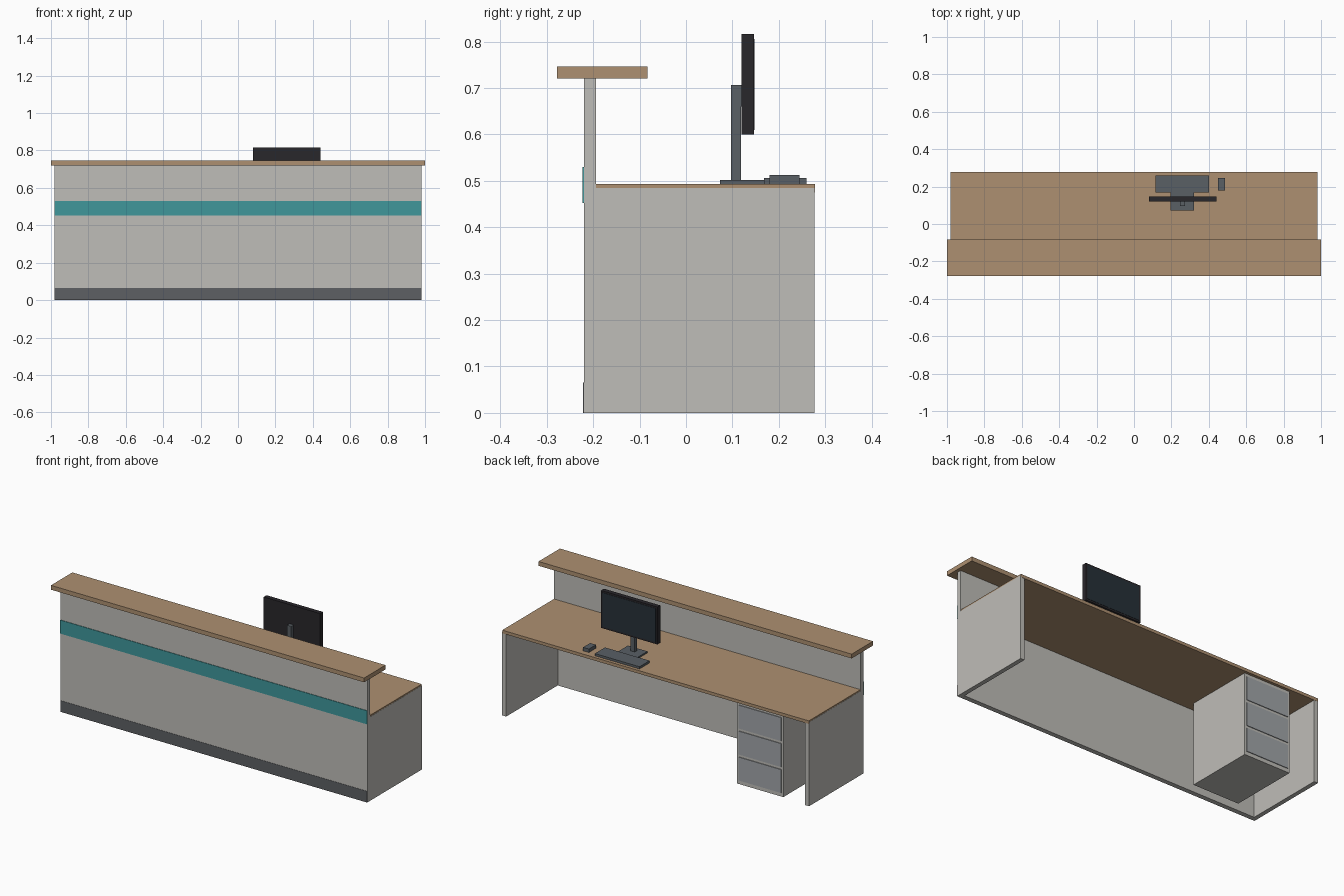
import bpy

if "Cube" in bpy.data.objects:
    bpy.data.objects.remove(bpy.data.objects["Cube"])


def material(name, rgb):
    m = bpy.data.materials.new(name)
    m.diffuse_color = (*rgb, 1)
    m.use_nodes = True
    m.node_tree.nodes["Principled BSDF"].inputs["Base Color"].default_value = m.diffuse_color
    return m


LAMINATE = material("laminate", (0.52, 0.51, 0.48))
WOOD = material("wood", (0.42, 0.28, 0.165))
TEAL = material("teal", (0.05, 0.31, 0.33))
KICK = material("dark_grey", (0.11, 0.115, 0.125))
DRAWER = material("drawer_grey", (0.36, 0.38, 0.40))
PLASTIC = material("plastic", (0.10, 0.115, 0.13))
BLACK = material("black", (0.022, 0.02, 0.024))
SCREEN = material("screen", (0.02, 0.03, 0.04))


def box(name, x, y, z, mat):
    """Box from (min, max) ranges on each axis."""
    bpy.ops.mesh.primitive_cube_add(size=1, location=[sum(r) / 2 for r in (x, y, z)])
    o = bpy.context.object
    o.name = name
    o.scale = [r[1] - r[0] for r in (x, y, z)]
    bpy.ops.object.transform_apply(location=False, rotation=False, scale=True)
    o.data.materials.append(mat)
    return o


# Front wall with coloured band and kick strip
box("front_panel", (-0.98, 0.98), (-0.22, -0.194), (0, 0.721), LAMINATE)
box("accent_band", (-0.98, 0.98), (-0.223, -0.22), (0.452, 0.53), TEAL)
box("kick_strip", (-0.98, 0.98), (-0.2215, -0.22), (0, 0.065), KICK)

# Raised counter and work surface
box("counter_top", (-1, 1), (-0.278, -0.083), (0.721, 0.746), WOOD)
box("worktop", (-0.979, 0.979), (-0.194, 0.278), (0.475, 0.493), WOOD)

# End panels
for side, x in (("left", (-0.98, -0.955)), ("right", (0.955, 0.98))):
    box(side + "_end_panel", x, (-0.194, 0.277), (0, 0.485), LAMINATE)

# Drawer pedestal
box("pedestal", (-0.805, -0.51), (-0.14, 0.262), (0, 0.475), LAMINATE)
for i in range(3):
    z = 0.022 + i * 0.15
    box(f"drawer_front_{i + 1}", (-0.793, -0.522), (0.262, 0.266), (z, z + 0.135), DRAWER)

# Monitor on its stand
box("monitor_base", (0.195, 0.32), (0.073, 0.172), (0.493, 0.502), PLASTIC)
box("monitor_neck", (0.245, 0.272), (0.097, 0.118), (0.502, 0.706), PLASTIC)
box("neck_mount", (0.245, 0.272), (0.117, 0.121), (0.66, 0.706), PLASTIC)
box("monitor_case", (0.08, 0.44), (0.12, 0.146), (0.60, 0.816), BLACK)
box("monitor_screen", (0.09, 0.43), (0.146, 0.1475), (0.61, 0.806), SCREEN)

# Keyboard and mouse
box("keyboard", (0.115, 0.40), (0.168, 0.26), (0.493, 0.506), PLASTIC)
box("mouse", (0.449, 0.486), (0.18, 0.245), (0.493, 0.513), PLASTIC)
